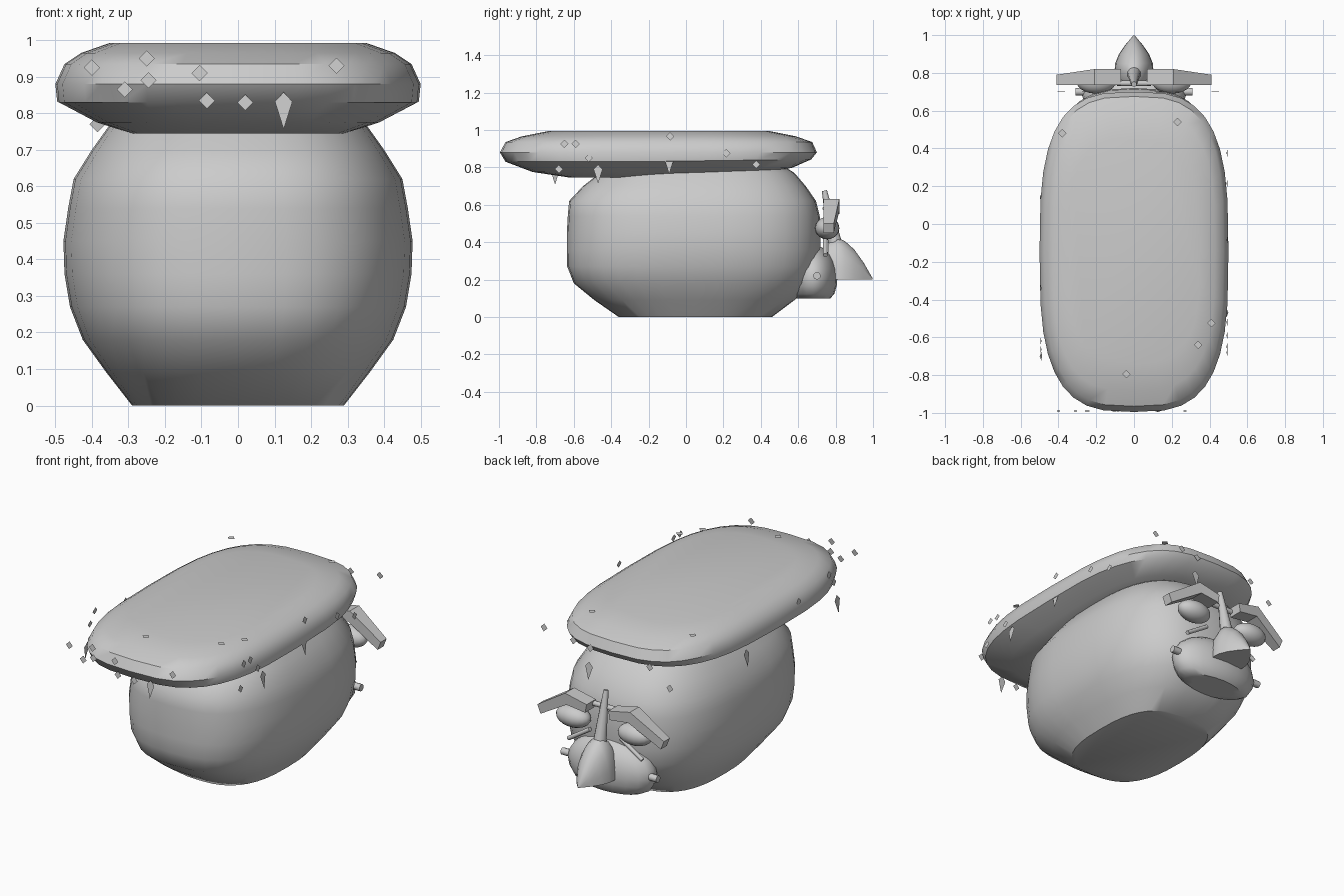
import bpy, bmesh
from math import cos, sin, pi, copysign, radians
from mathutils import Vector

if "Cube" in bpy.data.objects:
    bpy.data.objects.remove(bpy.data.objects["Cube"])


def finish(name, bm, smooth=True):
    bmesh.ops.recalc_face_normals(bm, faces=bm.faces[:])
    me = bpy.data.meshes.new(name)
    bm.to_mesh(me)
    bm.free()
    ob = bpy.data.objects.new(name, me)
    bpy.context.collection.objects.link(ob)
    if smooth:
        bpy.context.view_layer.objects.active = ob
        ob.select_set(True)
        bpy.ops.object.shade_smooth_by_angle(angle=radians(40))
        ob.select_set(False)
    return ob


def loft(name, rings, n, seg=36, warp=None):
    """Stack of super-ellipse rings: (z, half width, y min, y max)."""
    bm = bmesh.new()
    loops = []
    for z, hx, y0, y1 in rings:
        loop = []
        for i in range(seg):
            c, s = cos(2 * pi * i / seg), sin(2 * pi * i / seg)
            x = hx * copysign(abs(c) ** (2 / n), c)
            y = (y0 + y1) / 2 + (y1 - y0) / 2 * copysign(abs(s) ** (2 / n), s)
            loop.append(bm.verts.new((x, y, z + (warp(y, z) if warp else 0))))
        loops.append(loop)
    for a, b in zip(loops, loops[1:]):
        for i in range(seg):
            j = (i + 1) % seg
            bm.faces.new((a[i], a[j], b[j], b[i]))
    bm.faces.new(loops[0])
    bm.faces.new(loops[-1])
    return finish(name, bm)


def ellipsoid(name, centre, size, floor=None):
    bm = bmesh.new()
    bmesh.ops.create_uvsphere(bm, u_segments=20, v_segments=12, radius=1)
    for v in bm.verts:
        v.co = Vector(centre) + v.co * Vector(size)
        if floor is not None:
            v.co.z = max(v.co.z, floor)
    return finish(name, bm)


def rod(name, a, b, r1, r2, seg=10):
    a, b = Vector(a), Vector(b)
    bm = bmesh.new()
    bmesh.ops.create_cone(bm, cap_ends=True, segments=seg, radius1=r1, radius2=r2, depth=(b - a).length)
    rot = (b - a).to_track_quat('Z', 'Y')
    for v in bm.verts:
        v.co = rot @ v.co + (a + b) / 2
    return finish(name, bm)


# Plump loaf body
loft("body", [(0, .29, -.36, .46), (.09, .36, -.49, .58), (.18, .425, -.60, .67),
              (.27, .46, -.635, .71), (.36, .475, -.637, .72), (.45, .478, -.637, .72),
              (.54, .465, -.632, .715), (.62, .45, -.625, .695), (.70, .40, -.55, .64),
              (.77, .35, -.46, .58), (.82, .30, -.40, .50)], 2.7)

# Thick slab on top, its underside lifting towards the back
loft("cap", [(.745, .30, -.62, .45), (.775, .39, -.82, .57), (.83, .495, -.965, .67),
             (.88, .50, -.995, .70), (.935, .475, -.965, .675), (.965, .43, -.88, .59),
             (.993, .35, -.74, .45)], 3.1,
     warp=lambda y, z: .035 * max(0, y + .3) * max(0, (.88 - z) / .135))

# Face: muzzle, nose, nose bridge
ellipsoid("muzzle", (0, .68, .21), (.275, .13, .175), floor=.1)
bm = bmesh.new()
rings = []
for y, w, h in [(.76, .09, .2), (.81, .103, .225), (.85, .1, .205), (.90, .08, .16), (.95, .045, .09), (.998, .004, .006)]:
    rings.append([bm.verts.new((w * cos(pi * i / 10), y, .2 + h * sin(pi * i / 10))) for i in range(11)])
for a, b in zip(rings, rings[1:]):
    for i in range(11):
        j = (i + 1) % 11
        bm.faces.new((a[i], a[j], b[j], b[i]))
bm.faces.new(rings[0])
bm.faces.new(rings[-1])
finish("nose", bm)
rod("nose_bridge", (0, .80, .38), (0, .74, .675), .038, .014)
rod("brow_bar", (-.09, .745, .58), (.09, .745, .58), .015, .015)

# Mirrored face parts
for side, s in (("left", -1), ("right", 1)):
    ellipsoid("eye_" + side, (s * .2, .755, .475), (.105, .065, .06))
    rod("cheek_knob_" + side, (s * .2, .70, .22), (s * .31, .70, .22), .02, .02)
    rod("whisker_" + side, (s * .1, .745, .42), (s * .24, .745, .33), .012, .012)
    bm = bmesh.new()
    prof = [(.07, .60), (.21, .63), (.41, .50), (.39, .45), (.20, .565), (.08, .55)]
    f = bm.faces.new([bm.verts.new((s * x, .735, z)) for x, z in prof])
    new = bmesh.ops.extrude_face_region(bm, geom=[f])["geom"]
    for v in new:
        if isinstance(v, bmesh.types.BMVert):
            v.co.y = .82 if abs(v.co.x) < .3 else .79
    finish("brow_" + side, bm, smooth=False)


# Flat flakes and hanging drips around the slab
def flakes(name, spots, place, shape):
    bm = bmesh.new()
    for a, b in spots:
        bm.faces.new([bm.verts.new(place(a + da, b + db, -db)) for da, db in shape])
    finish(name, bm, smooth=False)


DIAMOND = [(0, .022), (.022, 0), (0, -.022), (-.022, 0)]
DRIP = [(0, .05), (.024, .024), (0, -.052), (-.024, .024)]
PLACES = {
    "front": lambda a, b, t: (a, -.99 - t * .1, b),
    "back": lambda a, b, t: (a, .70 + t * .1, b),
    "right": lambda a, b, t: (.493 + t * .12, a, b),
    "left": lambda a, b, t: (-.493 - t * .12, a, b),
    "top": lambda a, b, t: (a, b, .998),
}
FLAKES = {
    "front": [(-.4, .925), (-.25, .95), (-.245, .89), (-.31, .865), (-.105, .91), (-.085, .835), (.02, .83), (.27, .93)],
    "back": [(.13, .87), (.24, .885), (.43, .91), (-.255, .86), (-.385, .77)],
    "right": [(-.65, .925), (-.59, .925), (-.52, .85), (-.68, .79), (-.085, .965), (.215, .875), (.375, .815)],
    "left": [(-.34, .91), (-.62, .96), (-.665, .9)],
    "top": [(-.38, .48), (.23, .54), (.41, -.525), (.34, -.64), (-.04, -.795)],
}
DRIPS = {"front": [(.125, .808)], "back": [(.14, .735)],
         "right": [(-.47, .765), (-.09, .815)], "left": [(.14, .765), (-.7, .76)]}
for side, spots in FLAKES.items():
    flakes("flakes_" + side, spots, PLACES[side], DIAMOND)
for side, spots in DRIPS.items():
    flakes("drips_" + side, spots, PLACES[side], DRIP)
